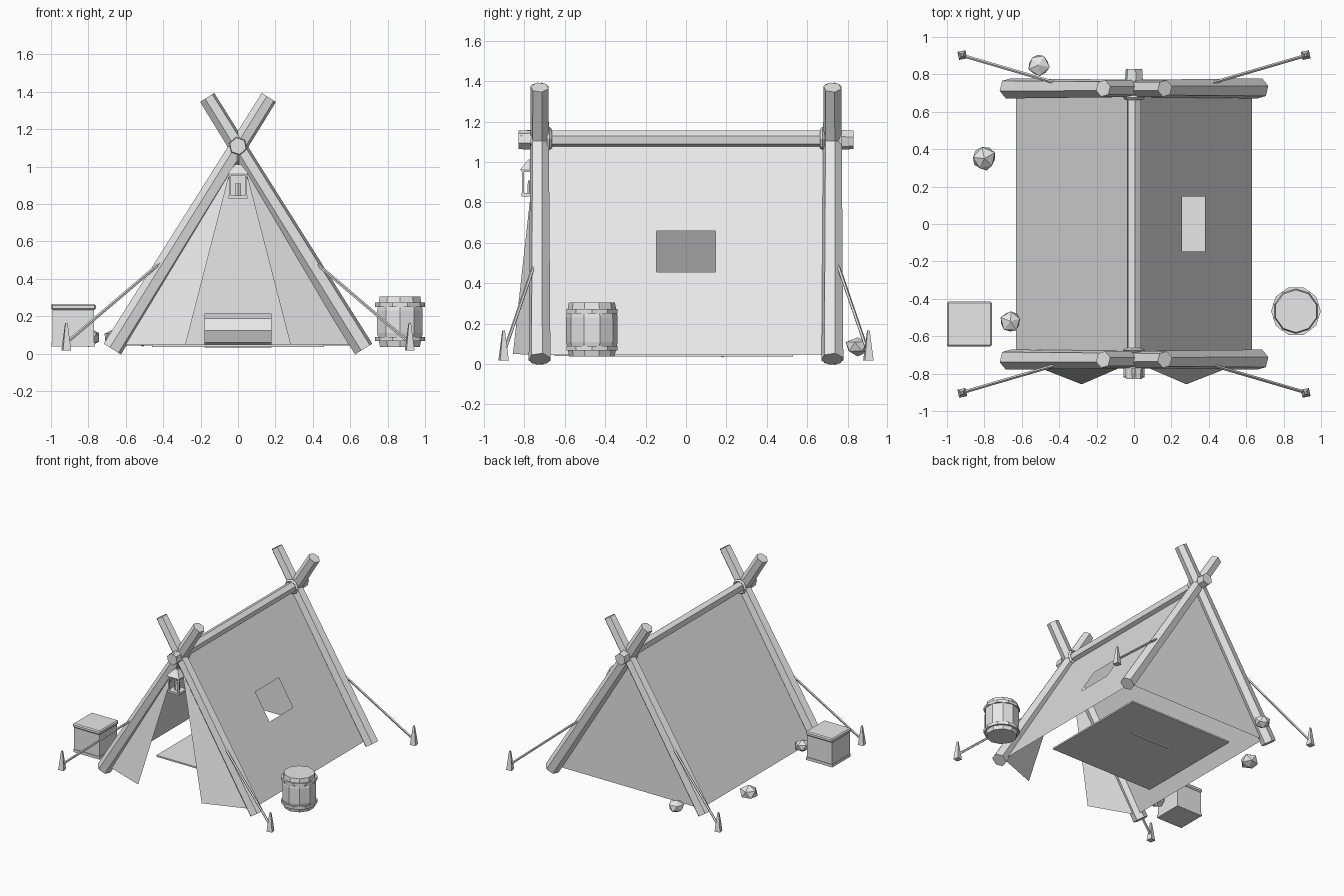
import bpy, bmesh, math, random
from mathutils import Vector, Matrix

cube = bpy.data.objects.get("Cube")
if cube:
    bpy.data.objects.remove(cube, do_unlink=True)

random.seed(4)
grey = bpy.data.materials.new("plain_grey")
grey.use_nodes = True
COLOUR = (0.8, 0.8, 0.8, 1)
grey.diffuse_color = COLOUR
grey.node_tree.nodes["Principled BSDF"].inputs["Base Color"].default_value = COLOUR


def finish(name, bm):
    mesh = bpy.data.meshes.new(name)
    bm.to_mesh(mesh)
    bm.free()
    mesh.materials.append(grey)
    obj = bpy.data.objects.new(name, mesh)
    bpy.context.collection.objects.link(obj)
    return obj


def rod(name, a, b, r1, r2, sides, roll=0):
    """Straight tapered prism from a to b."""
    a, b = Vector(a), Vector(b)
    axis = b - a
    turn = axis.to_track_quat('Z', 'Y').to_matrix().to_4x4()
    bm = bmesh.new()
    bmesh.ops.create_cone(bm, cap_ends=True, segments=sides, radius1=r1, radius2=r2,
                          depth=axis.length,
                          matrix=Matrix.Translation((a + b) / 2) @ turn @ Matrix.Rotation(roll, 4, 'Z'))
    return finish(name, bm)


def box(name, centre, size, bevel=0):
    bm = bmesh.new()
    bmesh.ops.create_cube(bm, size=1, matrix=Matrix.Translation(centre) @ Matrix.Diagonal((*size, 1)))
    if bevel:
        bmesh.ops.bevel(bm, geom=bm.edges[:], offset=bevel, segments=1, affect='EDGES')
    return finish(name, bm)


def sheet(name, points):
    bm = bmesh.new()
    bm.faces.new([bm.verts.new(p) for p in points])
    return finish(name, bm)


# Canvas roof: one side plain, one with a square window opening
APEX, HEM, SPREAD, END = 1.08, 0.045, 0.63, 0.71


def roof(name, side, window):
    ys = (-END, -0.147, 0.147, END)
    zs = (HEM, 0.455, 0.66, APEX)
    bm = bmesh.new()
    grid = [[bm.verts.new((side * SPREAD * (APEX - z) / (APEX - HEM), y, z)) for y in ys] for z in zs]
    for i in range(3):
        for j in range(3):
            if not (window and i == j == 1):
                loop = [grid[i][j], grid[i][j + 1], grid[i + 1][j + 1], grid[i + 1][j]]
                bm.faces.new(loop if side > 0 else loop[::-1])
    return finish(name, bm)


roof("canvas_left", 1, True)
roof("canvas_right", -1, False)
sheet("canvas_back", [(SPREAD, END, HEM), (-SPREAD, END, HEM), (0, END, APEX)])

# Door flaps pulled outwards at the hem
for side, label in ((1, "left"), (-1, "right")):
    flap = [(side * SPREAD, -0.72, HEM), (side * 0.02, -0.745, 1.06), (side * 0.28, -0.857, 0.05)]
    sheet("door_flap_" + label, flap if side < 0 else flap[::-1])

# Crossed poles, lashings, ridge
for end, label in ((-1, "front"), (1, "back")):
    y = 0.725 * end
    for side, hand in ((1, "left"), (-1, "right")):
        rod(f"pole_{label}_{hand}", (side * 0.672, y, 0.025), (-side * 0.165, y, 1.37),
            0.056, 0.046, 6, math.radians(14))
    rod("ridge_collar_" + label, (0, 0.77 * end, 1.11), (0, 0.83 * end, 1.11), 0.05, 0.046, 6, 0.2)
    bpy.ops.mesh.primitive_torus_add(major_segments=8, minor_segments=4, major_radius=0.048,
                                     minor_radius=0.012, location=(0, 0.675 * end, 1.115),
                                     rotation=(math.pi / 2, 0, 0))
    lashing = bpy.context.object
    lashing.name = "lashing_" + label
    lashing.data.materials.append(grey)
rod("ridge_pole", (0, -0.82, 1.115), (0, 0.82, 1.115), 0.041, 0.041, 6, 0.15)

# Guy ropes and pegs
for sx in (-1, 1):
    for sy in (-1, 1):
        rod("guy_rope", (sx * 0.915, sy * 0.9, 0.06), (sx * 0.41, sy * 0.752, 0.49), 0.009, 0.009, 5)
        rod("peg", (sx * 0.918, sy * 0.903, 0.018), (sx * 0.918, sy * 0.903, 0.165),
            0.031, 0.008, 4, math.pi / 4 + 0.2)

# Ground mat and bedroll
box("ground_mat", (0, 0.08, 0.043), (0.92, 0.9, 0.012))
rod("bedroll", (-0.18, 0.18, 0.124), (0.18, 0.18, 0.124), 0.091, 0.091, 8)

# Hanging lantern
LX, LY = 0, -0.765
box("lantern_base", (LX, LY, 0.838), (0.1, 0.1, 0.016))
box("lantern_plate", (LX, LY, 0.958), (0.1, 0.1, 0.012))
rod("lantern_cap", (LX, LY, 0.962), (LX, LY, 1.012), 0.08, 0.022, 4, math.pi / 4)
rod("lantern_hanger", (LX, LY, 1.0), (LX, LY, 1.1), 0.006, 0.006, 5)
rod("lantern_candle", (LX, LY, 0.84), (LX, LY, 0.91), 0.02, 0.018, 6)
for sx in (-1, 1):
    for sy in (-1, 1):
        box("lantern_post", (LX + sx * 0.042, LY + sy * 0.042, 0.9), (0.011, 0.011, 0.12))

# Crate
CX, CY = -0.88, -0.535
box("crate_body", (CX, CY, 0.148), (0.222, 0.222, 0.2))
box("crate_base", (CX, CY, 0.05), (0.232, 0.232, 0.022))
box("crate_lid", (CX, CY, 0.25), (0.24, 0.24, 0.032), 0.008)

# Barrel with two hoops
BX, BY = 0.866, -0.466
bm = bmesh.new()
rings = []
for r, z in ((0.112, 0.037), (0.128, 0.11), (0.128, 0.23), (0.114, 0.305)):
    rings.append([bm.verts.new((BX + r * math.sin(math.tau * i / 10),
                                BY + r * math.cos(math.tau * i / 10), z)) for i in range(10)])
for low, high in zip(rings, rings[1:]):
    for i in range(10):
        j = (i + 1) % 10
        bm.faces.new([low[i], low[j], high[j], high[i]])
bm.faces.new(rings[0])
bm.faces.new(rings[-1])
bmesh.ops.recalc_face_normals(bm, faces=bm.faces[:])
finish("barrel_body", bm)
for z in (0.078, 0.262):
    rod("barrel_hoop", (BX, BY, z - 0.011), (BX, BY, z + 0.011), 0.133, 0.133, 10,
        math.radians(18))

# Loose rocks
for x, y, r in ((-0.51, 0.85, 0.062), (-0.8, 0.35, 0.066), (-0.66, -0.52, 0.058)):
    bm = bmesh.new()
    bmesh.ops.create_icosphere(bm, subdivisions=1, radius=r)
    for v in bm.verts:
        v.co *= random.uniform(0.9, 1.12)
        v.co.z *= 0.8
    bmesh.ops.rotate(bm, verts=bm.verts[:], matrix=Matrix.Rotation(random.uniform(0, 6), 3, 'Z'))
    bmesh.ops.translate(bm, verts=bm.verts[:], vec=(x, y, 0.085))
    finish("rock", bm)
